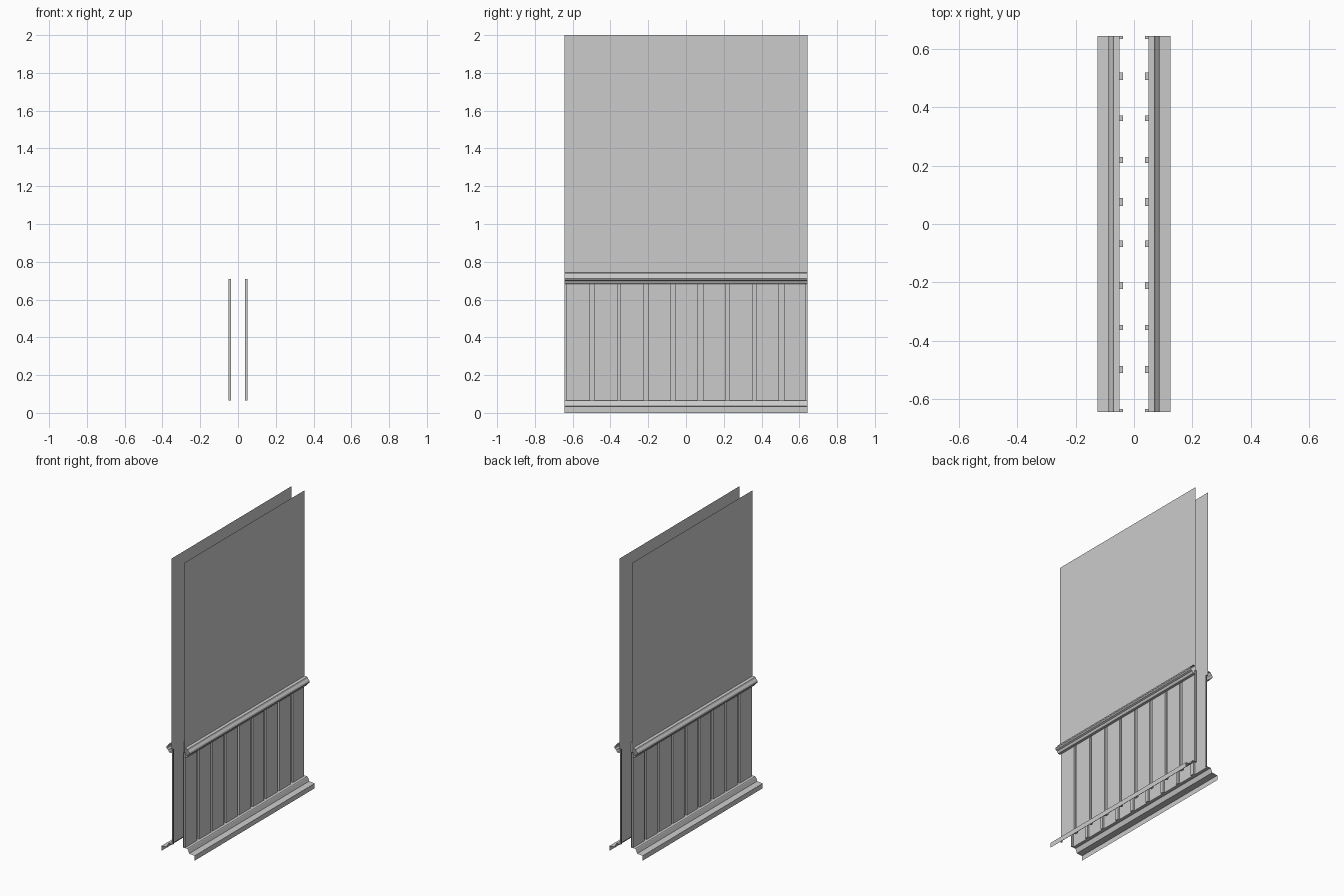
import bpy

if "Cube" in bpy.data.objects:
    bpy.data.objects.remove(bpy.data.objects["Cube"])

HALF = 0.643          # half length along y
WALL, DEEP = 0.05, 0.038   # plank face and groove floor
Z0, Z1 = 0.066, 0.71  # panel bottom and top


def make(name, verts, faces, side):
    verts = [(x * side, y, z) for x, y, z in verts]
    if side < 0:
        faces = [f[::-1] for f in faces]
    me = bpy.data.meshes.new(name)
    me.from_pydata(verts, [], faces)
    ob = bpy.data.objects.new(name, me)
    bpy.context.collection.objects.link(ob)
    return ob


def strip(name, profile, side):
    """Sweep an open (x, z) profile, listed bottom to top, along y."""
    verts, faces = [], []
    for x, z in profile:
        verts += [(x, -HALF, z), (x, HALF, z)]
    for i in range(0, 2 * len(profile) - 2, 2):
        faces.append((i, i + 1, i + 3, i + 2))
    return make(name, verts, faces, side)


def panel(name, side):
    """Planked sheet with recessed vertical grooves, closed at both ends."""
    spacing = 0.1432
    widths = [0.024, 0.017, 0.024, 0.021, 0.027, 0.021, 0.018, 0.026]
    grooves = [(-HALF, -HALF + 0.01)]
    for i, w in enumerate(widths):
        c = 0.004 + (i - 3.5) * spacing
        grooves.append((c - w / 2, c + w / 2))
    grooves.append((HALF - 0.01, HALF))
    pts = []
    for a, b in grooves:
        pts += [(WALL, a), (DEEP, a), (DEEP, b), (WALL, b)]
    pts = pts[1:-1]      # outer ends stay open
    verts, faces = [], []
    for x, y in pts:
        verts += [(x, y, Z0), (x, y, Z1)]
    for i in range(0, 2 * len(pts) - 2, 2):
        faces.append((i, i + 2, i + 3, i + 1))
    # groove floor and ceiling caps
    for a, b in grooves:
        for z in (Z0, Z1):
            n = len(verts)
            verts += [(DEEP, a, z), (WALL, a, z), (WALL, b, z), (DEEP, b, z)]
            f = (n, n + 1, n + 2, n + 3)
            faces.append(f if z == Z0 else f[::-1])
    return make(name, verts, faces, side)


BASEBOARD = [(0.125, 0), (0.125, 0.033), (0.084, 0.037), (0.081, 0.045),
             (0.074, 0.063), (0.070, 0.066), (WALL, 0.066)]
RAIL = [(WALL, 0.682), (0.066, 0.683), (0.071, 0.690), (0.073, 0.698),
        (0.084, 0.703), (0.087, 0.711), (0.084, 0.721), (0.074, 0.731),
        (0.070, 0.740), (WALL, 0.742)]

for side, label in ((1, "right"), (-1, "left")):
    strip("upper_wall_" + label, [(WALL, Z1), (WALL, 2.0)], side)
    panel("plank_panel_" + label, side)
    strip("baseboard_" + label, BASEBOARD, side)
    strip("chair_rail_" + label, RAIL, side)
